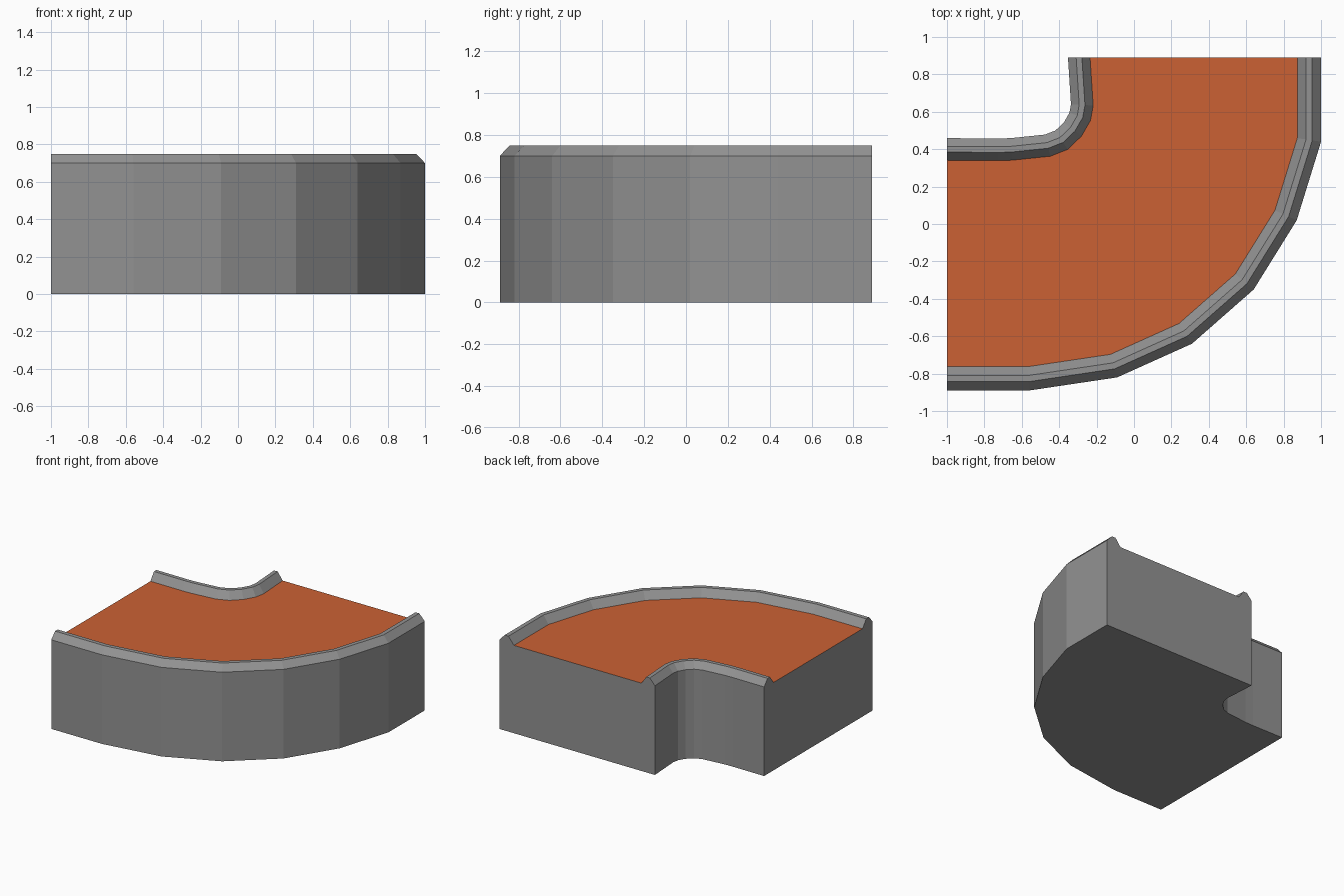
import bpy, bmesh
from mathutils import Vector

if "Cube" in bpy.data.objects:
    bpy.data.objects.remove(bpy.data.objects["Cube"])

def material(name, rgb):
    m = bpy.data.materials.new(name)
    m.diffuse_color = (*rgb, 1)
    m.use_nodes = True
    m.node_tree.nodes["Principled BSDF"].inputs["Base Color"].default_value = m.diffuse_color
    return m

grey = material("grey concrete", (0.29, 0.29, 0.29))
orange = material("orange floor", (0.6, 0.12, 0.034))

# Plan outlines of the outer and inner walls, from the left end to the back end
OUTER = [(-1, -.89), (-.56, -.89), (-.09, -.82), (.31, -.64),
         (.64, -.35), (.87, .02), (1, .44), (1, .89)]
INNER = [(-1, .459), (-.73, .457), (-.66, .459), (-.476, .478), (-.42, .50),
         (-.375, .543), (-.345, .595), (-.337, .64), (-.353, .89)]

# Wall and rail cross-section: (distance inward, height)
SECTION = [(0, 0), (0, .70), (.047, .75), (.08, .75), (.127, .69)]

def offset_path(path, side, dist):
    """Mitred offset; the ends slide along the cut planes."""
    pts = [Vector(p) for p in path]
    normals = []
    for a, b in zip(pts, pts[1:]):
        d = (b - a).normalized()
        normals.append(Vector((-d.y, d.x)) * side)
    result = [pts[0] + Vector((0, side)) * dist]
    for p, n, m in zip(pts[1:-1], normals, normals[1:]):
        result.append(p + (n + m) / (1 + n.dot(m)) * dist)
    result.append(pts[-1] + Vector((-side, 0)) * dist)
    return result

bm = bmesh.new()

def sweep_wall(path, side, scale):
    """Sweep the section along a path and return its rows of vertices."""
    rows = [[bm.verts.new((p.x, p.y, z)) for p in offset_path(path, side, d * scale)]
            for d, z in SECTION]
    for low, high in zip(rows, rows[1:]):
        for i in range(len(path) - 1):
            bm.faces.new((low[i], low[i + 1], high[i + 1], high[i]))
    return rows

# Side walls with raised, bevelled rails
outer = sweep_wall(OUTER, 1, 1)
inner = sweep_wall(INNER, -1, .93)

# Underside and sunken floor
bm.faces.new(outer[0] + inner[0][::-1])
floor = bm.faces.new(outer[-1] + inner[-1][::-1])
floor.material_index = 1

# Flat cut ends
for end in (0, -1):
    bm.faces.new([r[end] for r in outer] + [r[end] for r in reversed(inner)])

bmesh.ops.recalc_face_normals(bm, faces=bm.faces[:])
mesh = bpy.data.meshes.new("curved_corner_block")
bm.to_mesh(mesh)
bm.free()
mesh.materials.append(grey)
mesh.materials.append(orange)
bpy.context.collection.objects.link(bpy.data.objects.new("curved_corner_block", mesh))
